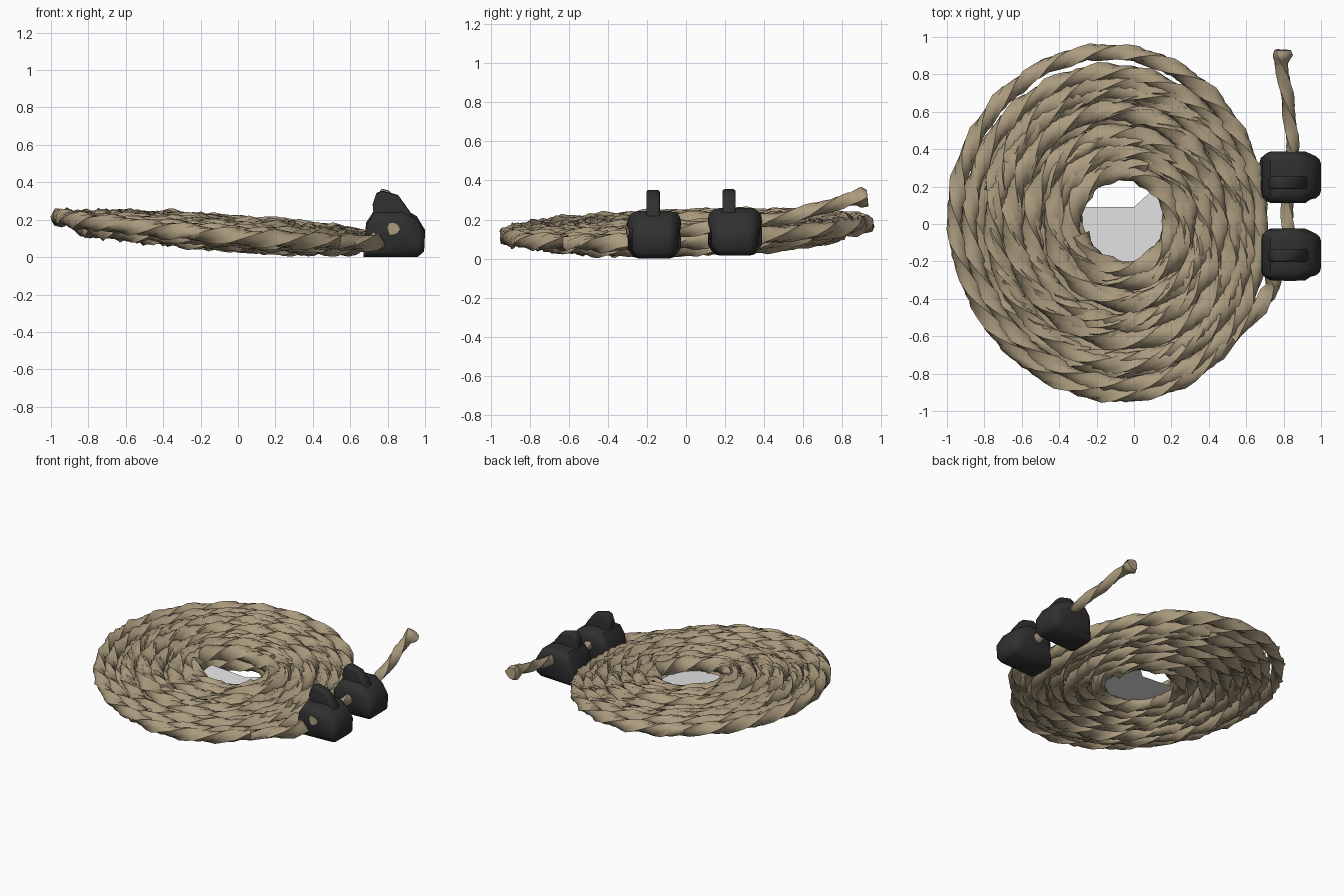
import bpy, bmesh, math, random
from mathutils import Vector

random.seed(4)
if "Cube" in bpy.data.objects:
    bpy.data.objects.remove(bpy.data.objects["Cube"], do_unlink=True)


def material(name, colour):
    m = bpy.data.materials.new(name)
    m.use_nodes = True
    m.diffuse_color = (*colour, 1)
    m.node_tree.nodes["Principled BSDF"].inputs["Base Color"].default_value = (*colour, 1)
    return m


TAN = material("rope tan", (0.41, 0.33, 0.21))
BLACK = material("toggle black", (0.03, 0.03, 0.03))
GREY = material("sheet grey", (0.96, 0.96, 0.96))


def finish(bm, name, mat, angle=50):
    bmesh.ops.recalc_face_normals(bm, faces=bm.faces)
    me = bpy.data.meshes.new(name)
    bm.to_mesh(me)
    bm.free()
    me.materials.append(mat)
    ob = bpy.data.objects.new(name, me)
    bpy.context.collection.objects.link(ob)
    bpy.ops.object.select_all(action="DESELECT")
    ob.select_set(True)
    bpy.context.view_layer.objects.active = ob
    bpy.ops.object.shade_smooth_by_angle(angle=math.radians(angle))


def rope(name, path, radius, jitter, sides=9, pitch=0.75):
    """Sweep a twisted three-strand section along a path; radius(t) for t in 0..1."""
    bm = bmesh.new()
    rings, twist = [], 0.0
    last = len(path) - 1
    for i, p in enumerate(path):
        tangent = (path[min(i + 1, last)] - path[max(i - 1, 0)]).normalized()
        side = tangent.cross(Vector((0, 0, 1))).normalized()
        up = side.cross(tangent)
        if i:
            twist += (p - path[i - 1]).length / pitch * math.tau
        ring = []
        for k in range(sides):
            a = k * math.tau / sides + twist
            lobe = 1 + 0.15 * math.cos(3 * (a - twist))
            r = radius(i / last) * lobe + random.uniform(-jitter, jitter)
            v = p + (side * math.cos(a) + up * math.sin(a)) * r
            v.z = max(v.z, 0.002)
            ring.append(bm.verts.new(v))
        rings.append(ring)
    for a, b in zip(rings, rings[1:]):
        for k in range(sides):
            n = (k + 1) % sides
            bm.faces.new((a[k], a[n], b[n], b[k]))
    bm.faces.new(rings[0])
    bm.faces.new(rings[-1])
    finish(bm, name, TAN)


def smooth_path(points, steps=6):
    """Catmull-Rom through a few points."""
    p = [Vector(q) for q in points]
    p = [2 * p[0] - p[1]] + p + [2 * p[-1] - p[-2]]
    out = []
    for a, b, c, d in zip(p, p[1:], p[2:], p[3:]):
        for s in range(steps):
            t = s / steps
            out.append(0.5 * (2 * b + (c - a) * t + (2 * a - 5 * b + 4 * c - d) * t * t
                              + (3 * b - a - 3 * c + d) * t ** 3))
    return out + [p[-2]]


def coil(r_out, r_in, turns, drop, start, wobble):
    """Clockwise spiral on a tilted plane; the first and last turns stay nearly round."""
    path, u, phase = [], 0.0, random.uniform(0, 6)
    while u < turns:
        f = min(1, max(0, (u - 0.7) / (turns - 1.4)))
        r = r_out + (r_in - r_out) * f
        a = start - u * math.tau
        r += wobble * f * (1 - f) * 4 * math.sin(a * 1.37 + phase)
        spread = (r - 0.25) / 0.66
        x = -0.05 - 0.085 * spread ** 2 + r * (0.98 - 0.08 * spread) * math.cos(a)
        y = 0.015 - 0.01 * spread + r * math.sin(a)
        x += 0.07 * spread * max(0, -y)
        z = 0.155 - drop * (1.2 - 0.8 * spread) - 0.068 * x + 0.03 * y
        z += wobble * 0.6 * math.sin(a * 2.3 + phase) - 0.012 * (1 - f)
        path.append(Vector((x, y, max(z, 0.045))))
        u += max(0.05 / (r * math.tau), 1 / 84)
    return path


# Coiled rope: a wide upper layer and a smaller lower layer
start = math.radians(-28)
upper = coil(0.915, 0.262, 7.4, 0, start, 0.012)
lead = smooth_path([(0.745, -0.14, 0.10), (0.735, -0.27, 0.085), (0.72, -0.38, 0.08), upper[5]], 4)
rope("upper_coil", lead[:-1] + upper[5:], lambda t: 0.042 + 0.01 * t, 0.007)
lower = coil(0.79, 0.275, 6.2, 0.06, start + 1.9, 0.015)
rope("lower_coil", lower, lambda t: 0.046, 0.008)
# Loose strands tangled between the inner turns
tangle = coil(0.74, 0.31, 5.3, 0.0, start + 3.4, 0.025)
rope("tangled_coil", tangle, lambda t: 0.044, 0.009)

# Free end passing through both toggles to a flared tip
tail = smooth_path([(0.83, -0.305, 0.15), (0.82, 0.05, 0.15), (0.845, 0.38, 0.19),
                    (0.835, 0.55, 0.22), (0.805, 0.76, 0.28), (0.79, 0.85, 0.303),
                    (0.79, 0.93, 0.312)])
rope("rope_tail", tail, lambda t: 0.034 + 0.02 * max(0, 1 - abs(t - 0.94) / 0.1), 0.002)


def slab(name, profile, y, half, bevel, dz, pinch):
    """Extrude an x-z outline along y, round its rims and pinch the ends and base."""
    bm = bmesh.new()
    face = bm.faces.new([bm.verts.new((x, -half, z + dz)) for x, z in profile])
    res = bmesh.ops.extrude_face_region(bm, geom=[face])
    for v in res["geom"]:
        if isinstance(v, bmesh.types.BMVert):
            v.co.y = half
    rims = [e for e in bm.edges if abs(e.verts[0].co.y - e.verts[1].co.y) < 1e-5]
    bmesh.ops.bevel(bm, geom=rims, offset=bevel, segments=3, profile=0.5, affect="EDGES")
    for v in bm.verts:
        if v.co.x > 0.93:
            v.co.y *= 1 - pinch
        if v.co.z - dz < 0.03:
            v.co.y *= 1 - pinch * 0.5
        v.co.y += y
    finish(bm, name, BLACK)


# Two cord locks, each a rounded body with a push button
BODY = [(0.67, 0.0), (0.96, 0.0), (0.995, 0.03), (1.0, 0.13), (0.955, 0.205), (0.88, 0.243),
        (0.73, 0.238), (0.685, 0.17)]
BUTTON = [(0.73, 0.18), (0.72, 0.28), (0.74, 0.34), (0.77, 0.352), (0.855, 0.33),
          (0.895, 0.275), (0.93, 0.225), (0.93, 0.18)]
for label, y, dz, by in (("front", -0.163, 0.0, -0.168), ("back", 0.25, 0.015, 0.22)):
    slab(label + "_toggle_body", BODY, y, 0.138, 0.055, dz, 0.14)
    slab(label + "_toggle_button", BUTTON, by, 0.034, 0.012, dz * 0.2, 0)

# Thin sheet lying across the central opening
bm = bmesh.new()
outline = [(-0.28, -0.20), (0.02, -0.23), (0.18, -0.16), (0.18, 0.12), (0.13, 0.21),
           (0.0, 0.09), (-0.28, 0.09)]
bm.faces.new([bm.verts.new((x, y, 0.10 - 0.068 * x + 0.03 * y)) for x, y in outline])
finish(bm, "centre_sheet", GREY)
